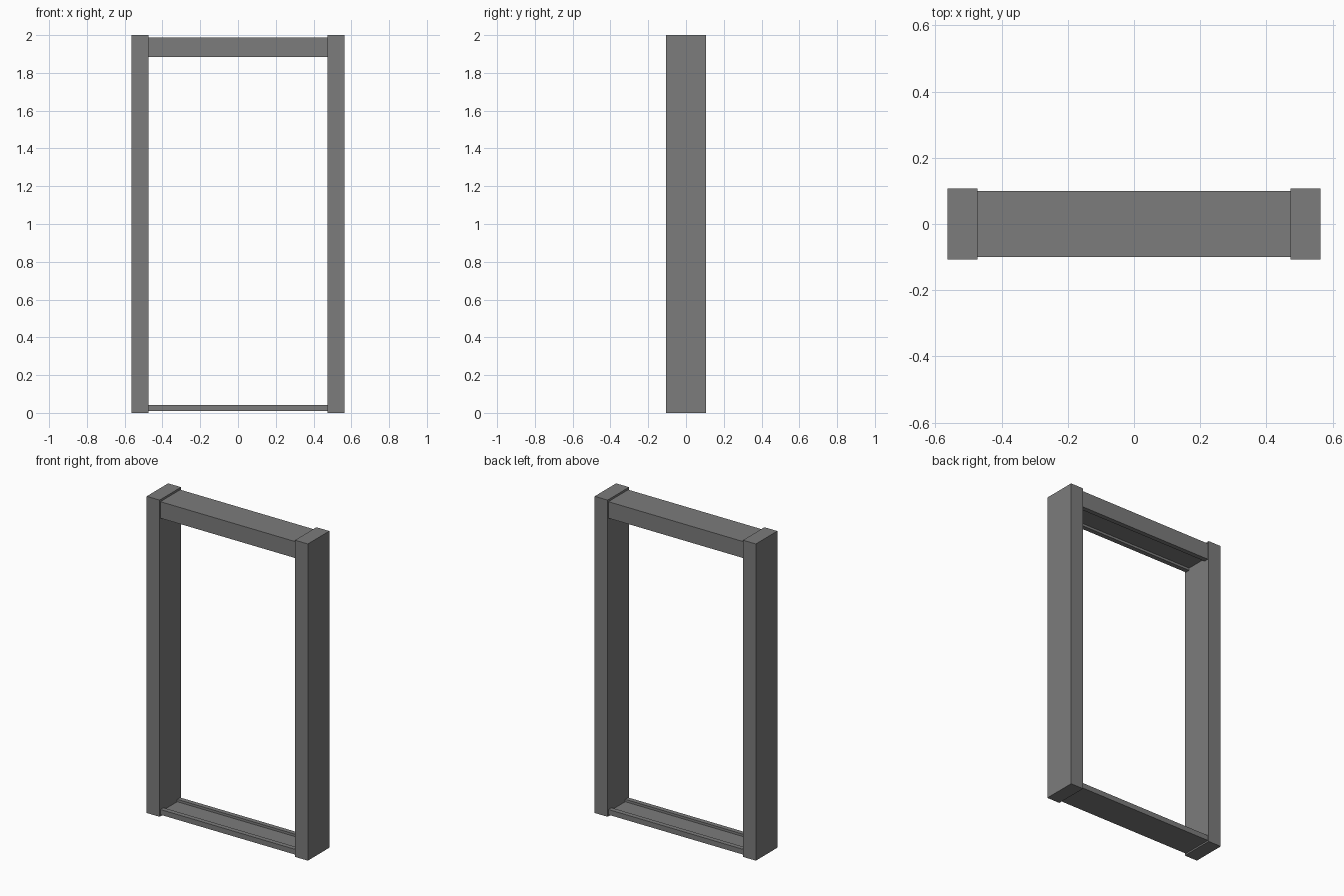
import bpy
import bmesh

cube = bpy.data.objects.get("Cube")
if cube:
    bpy.data.objects.remove(cube, do_unlink=True)

grey = bpy.data.materials.new("dark grey")
grey.use_nodes = True
colour = (0.2, 0.2, 0.2, 1)
grey.diffuse_color = colour
grey.node_tree.nodes["Principled BSDF"].inputs["Base Color"].default_value = colour


def extrude_along_x(name, profile, x0, x1):
    """Sweep a closed (y, z) profile between two x positions."""
    bm = bmesh.new()
    face = bm.faces.new([bm.verts.new((x0, y, z)) for y, z in profile])
    result = bmesh.ops.extrude_face_region(bm, geom=[face])
    moved = [v for v in result["geom"] if isinstance(v, bmesh.types.BMVert)]
    bmesh.ops.translate(bm, verts=moved, vec=(x1 - x0, 0, 0))
    bmesh.ops.recalc_face_normals(bm, faces=bm.faces)
    mesh = bpy.data.meshes.new(name)
    bm.to_mesh(mesh)
    bm.free()
    mesh.materials.append(grey)
    obj = bpy.data.objects.new(name, mesh)
    bpy.context.collection.objects.link(obj)
    return obj


def grooved(half, outer, inner, lip, depth):
    """Rail section with a shallow groove along the side facing the opening."""
    floor = inner + (depth if outer > inner else -depth)
    groove = half - lip
    return [(-half, outer), (half, outer), (half, inner), (groove, inner),
            (groove, floor), (-groove, floor), (-groove, inner), (-half, inner)]


# Upright posts
POST, INNER, OUTER = 0.107, 0.473, 0.563
post_section = [(-POST, 0), (POST, 0), (POST, 2), (-POST, 2)]
extrude_along_x("right_post", post_section, -OUTER, -INNER)
extrude_along_x("left_post", post_section, INNER, OUTER)

# Top beam and sill, grooved towards the opening
extrude_along_x("top_beam", grooved(0.099, 1.987, 1.883, 0.03, 0.015), -INNER, INNER)
extrude_along_x("sill", grooved(0.099, 0.01, 0.043, 0.03, 0.015), -INNER, INNER)
